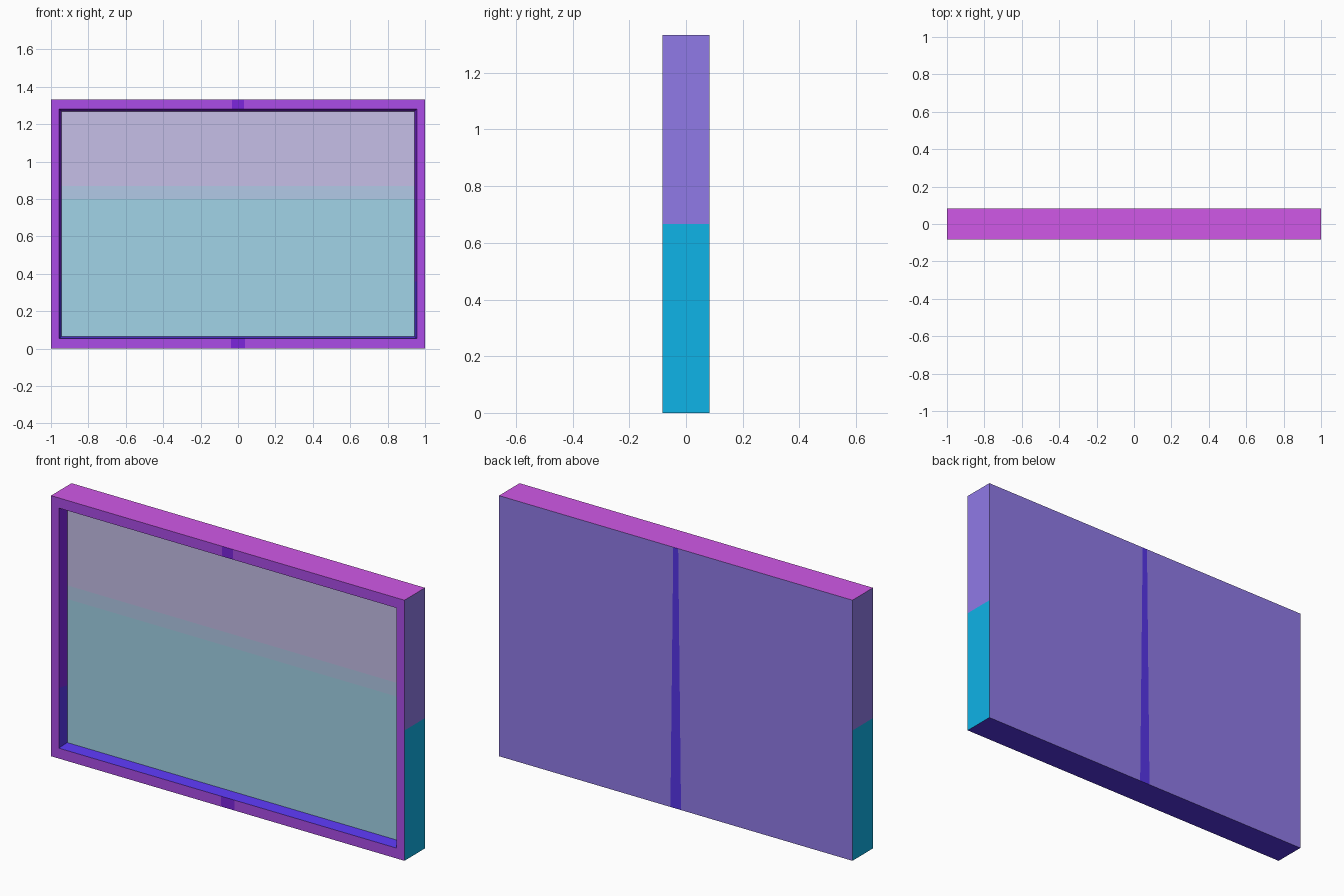
import bpy, bmesh
from mathutils import Vector

if "Cube" in bpy.data.objects:
    bpy.data.objects.remove(bpy.data.objects["Cube"])

W, H, D = 1.0, 1.333, 0.083       # half width, height, half depth
PANEL_Y = -0.033


def lin(c):
    c /= 255
    return c / 12.92 if c <= 0.04045 else ((c + 0.055) / 1.055) ** 2.4


COLOURS = [("purple", (174, 78, 235)), ("magenta", (213, 91, 237)),
           ("violet", (150, 127, 240)), ("cyan", (16, 186, 240)),
           ("indigo", (88, 54, 235)), ("deep purple", (124, 38, 220)),
           ("pale lavender", (202, 195, 236)), ("pale blue", (182, 206, 236)),
           ("pale teal", (165, 216, 236))]
MATS, IDX = [], {}
for i, (name, rgb) in enumerate(COLOURS):
    m = bpy.data.materials.new(name)
    m.diffuse_color = (*[lin(c) for c in rgb], 1)
    m.use_nodes = True
    m.node_tree.nodes["Principled BSDF"].inputs["Base Color"].default_value = m.diffuse_color
    MATS.append(m)
    IDX[name] = i


def ring(bm, x, z0, z1, y):
    return [bm.verts.new(p) for p in
            ((-x, y, z0), (x, y, z0), (x, y, z1), (-x, y, z1))]


def cut(bm, co, no):
    bmesh.ops.bisect_plane(bm, geom=bm.verts[:] + bm.edges[:] + bm.faces[:],
                           dist=1e-6, plane_co=co, plane_no=no)


def finish(bm, name, rule):
    bm.normal_update()
    for f in bm.faces:
        f.material_index = IDX[rule(f.calc_center_median(), f.normal)]
    me = bpy.data.meshes.new(name)
    bm.to_mesh(me)
    bm.free()
    for m in MATS:
        me.materials.append(m)
    bpy.context.collection.objects.link(bpy.data.objects.new(name, me))


def half_width(z, low, high):
    return low + (high - low) * z / H


FRONT, BACK = (0.038, 0.031), (0.030, 0.014)   # centre stripe half widths

# frame: back, outer walls, front rim and sloped recess walls
bm = bmesh.new()
rings = [ring(bm, W, 0, H, D), ring(bm, W, 0, H, -D),
         ring(bm, 0.956, 0.053, 1.281, -D), ring(bm, 0.943, 0.066, 1.268, PANEL_Y)]
bm.faces.new(rings[0][::-1])
for a, b in zip(rings, rings[1:]):
    for i in range(4):
        j = (i + 1) % 4
        bm.faces.new((a[i], b[i], b[j], a[j])[::-1])
for s in (-1, 1):
    for low, high in (FRONT, BACK):
        cut(bm, (s * low, 0, 0), Vector((H, 0, s * (low - high))))
for z in (0.36, H / 2):
    cut(bm, (0, 0, z), (0, 0, 1))


def frame_colour(c, n):
    if n.y > 0.9:
        return "indigo" if abs(c.x) < half_width(c.z, *BACK) else "violet"
    if n.y < -0.9:
        return "deep purple" if abs(c.x) < half_width(c.z, *FRONT) else "purple"
    if abs(c.x) > 0.99 and abs(n.x) > 0.9:
        return "violet" if c.z > H / 2 else "cyan"
    if abs(n.x) > 0.9:
        return "deep purple" if c.z > 0.36 else "indigo"
    if c.z > H - 0.005:
        return "magenta"
    return "indigo" if c.z < 0.5 else "deep purple"


# the open recess makes this an open shell, so its winding is set explicitly
bm.normal_update()
for f in bm.faces:
    c, n = f.calc_center_median(), f.normal
    if abs(n.y) > 0.9:
        want = Vector((0, 1 if c.y > 0 else -1, 0))
    elif abs(c.x) > 0.99 or c.z < 0.005 or c.z > H - 0.005:
        want = Vector((c.x if abs(n.x) > 0.5 else 0, 0, c.z - H / 2))
    else:
        want = Vector((-c.x if abs(n.x) > 0.5 else 0, 0, H / 2 - c.z))
        if abs(n.x) > 0.5:
            want.z = 0
    if n.dot(want) < 0:
        f.normal_flip()
finish(bm, "frame", frame_colour)

# recessed picture panel with three colour bands
bm = bmesh.new()
bm.faces.new(ring(bm, 0.943, 0.066, 1.268, PANEL_Y))
for z in (0.80, 0.87):
    cut(bm, (0, 0, z), (0, 0, 1))
finish(bm, "panel", lambda c, n: "pale lavender" if c.z > 0.87 else
       "pale blue" if c.z > 0.80 else "pale teal")
